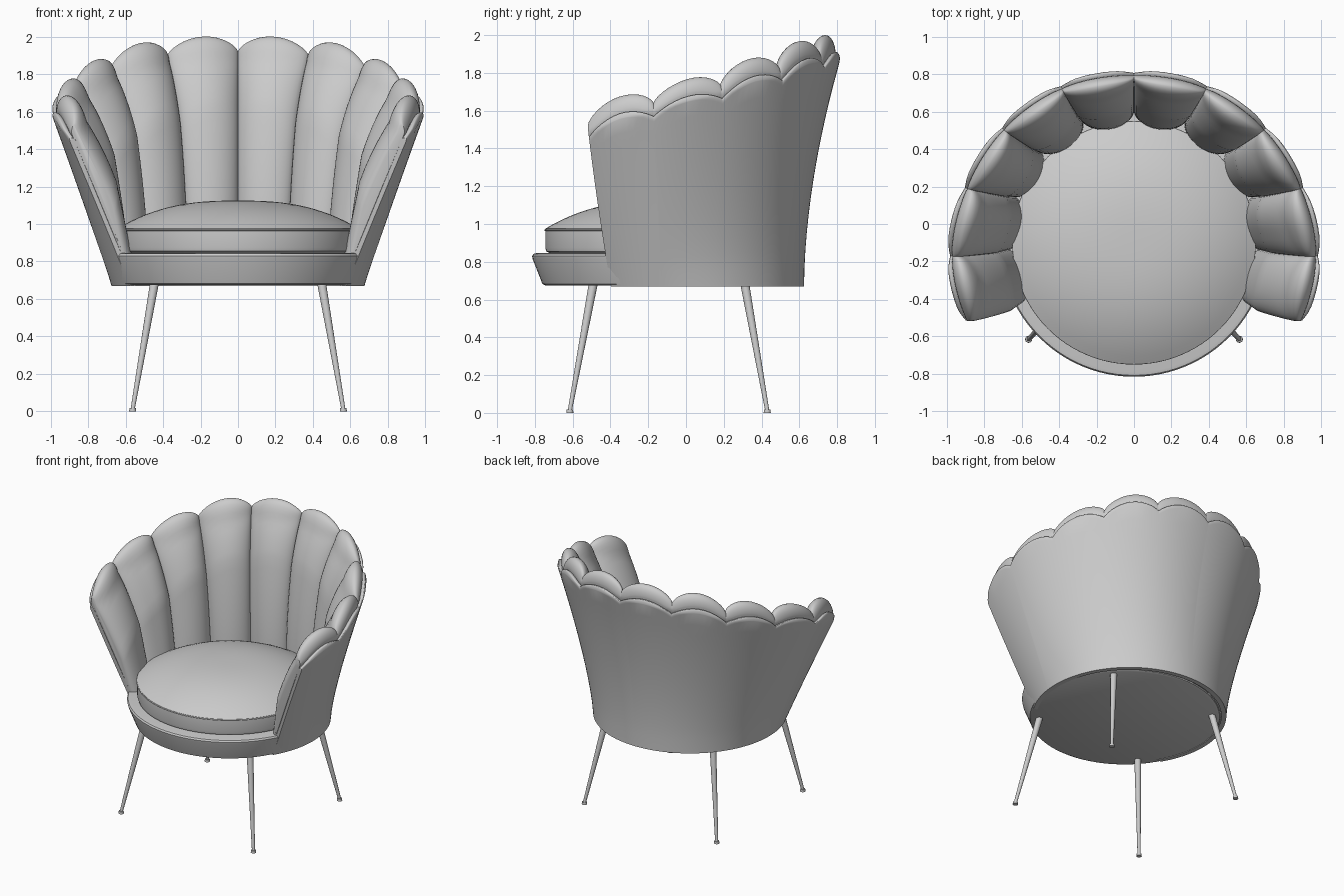
import bpy, bmesh, math
from mathutils import Vector

if "Cube" in bpy.data.objects:
    bpy.data.objects.remove(bpy.data.objects["Cube"])

fabric = bpy.data.materials.new("soft_grey")
fabric.use_nodes = True
GREY = (0.6, 0.6, 0.6, 1)
fabric.diffuse_color = GREY
fabric.node_tree.nodes["Principled BSDF"].inputs["Base Color"].default_value = GREY


def finish(obj, angle=40):
    obj.data.materials.clear()
    obj.data.materials.append(fabric)
    bpy.ops.object.select_all(action="DESELECT")
    obj.select_set(True)
    bpy.context.view_layer.objects.active = obj
    bpy.ops.object.shade_smooth_by_angle(angle=math.radians(angle))
    return obj


def sweep(name, rings, wrap):
    """Skin closed cross-sections; wrap joins last to first, otherwise cap the ends."""
    bm = bmesh.new()
    vs = [[bm.verts.new(p) for p in ring] for ring in rings]
    n = len(rings[0])
    pairs = list(zip(vs, vs[1:])) + ([(vs[-1], vs[0])] if wrap else [])
    for a, b in pairs:
        for i in range(n):
            j = (i + 1) % n
            bm.faces.new((a[i], a[j], b[j], b[i]))
    if not wrap:
        bm.faces.new(vs[0])
        bm.faces.new(vs[-1])
    bmesh.ops.remove_doubles(bm, verts=bm.verts, dist=0.0001)
    bmesh.ops.recalc_face_normals(bm, faces=bm.faces)
    mesh = bpy.data.meshes.new(name)
    bm.to_mesh(mesh)
    bm.free()
    obj = bpy.data.objects.new(name, mesh)
    bpy.context.collection.objects.link(obj)
    return finish(obj)


def lathe(name, profile, cy, segments=96):
    rings = []
    for k in range(segments):
        a = 2 * math.pi * k / segments
        rings.append([(r * math.cos(a), cy + r * math.sin(a), z) for r, z in profile])
    return sweep(name, rings, True)


def rod(name, low, high, r_low, r_high):
    low, high = Vector(low), Vector(high)
    axis = high - low
    bpy.ops.mesh.primitive_cone_add(vertices=20, radius1=r_low, radius2=r_high,
                                    depth=axis.length, location=(low + high) / 2,
                                    rotation=axis.to_track_quat("Z", "Y").to_euler())
    bpy.context.object.name = name
    finish(bpy.context.object)


# Wrap-around back: one unit of u per channel, five channels each side
Z0 = 0.67
CY = -0.05
LOBES = 5
TOP_RADIUS = [0.87, 0.89, 0.915, 0.95, 1.005, 1.03]
TOP_ANGLE = [0, 26.5, 51.5, 75, 97, 117]
VALLEY = [1.92, 1.90, 1.83, 1.735, 1.64, 1.53]
BUMP = [0.09, 0.1, 0.09, 0.08, 0.09]


def curve(table, u, even=True):
    """Smooth interpolation through a table of evenly spaced values."""
    i = min(int(u), LOBES - 1)
    t = u - i
    p1, p2 = table[i], table[i + 1]
    p0 = table[i - 1] if i else (p2 if even else -p2)
    p3 = table[i + 2] if i + 2 <= LOBES else 2 * p2 - p1
    m1, m2 = (p2 - p0) / 2, (p3 - p1) / 2
    return ((2 * t**3 - 3 * t**2 + 1) * p1 + (t**3 - 2 * t**2 + t) * m1
            + (3 * t**2 - 2 * t**3) * p2 + (t**3 - t**2) * m2)


def wall(u, z, depth):
    """Point on the flared outer wall, moved inward by depth."""
    a = abs(u)
    h = min(max((z - Z0) / (curve(VALLEY, a) - 0.04 - Z0), 0), 1)
    radius = 0.675 + (curve(TOP_RADIUS, a) - 0.675) * h ** max(1.0, 1.8 - 0.2 * a)
    low = 24.2 * a
    phi = math.radians(low + (curve(TOP_ANGLE, a, False) - low) * h)
    inward = min(phi, math.pi / 2)
    x = radius * math.sin(phi) - depth * math.sin(inward)
    y = CY + radius * math.cos(phi) - depth * math.cos(inward)
    return (math.copysign(x, u) if u else 0, y, z)


def section(u, d_out, d_in, z_low, z_top, round_in, round_out, swell=0.0):
    """Closed cross-section that thickens upward and rolls over from inside to outside."""
    def straight(height):
        return [z_low + (z_top - height - z_low) * k / 12 for k in range(12)]

    def inner(z):
        return d_in + swell * (z - 1.08)

    d_shoulder = inner(z_top - round_in)
    crest = d_out + 0.3 * (d_shoulder - d_out)
    pts = [wall(u, z, inner(z)) for z in straight(round_in)]
    for k in range(25):
        a = math.pi * k / 24
        edge, height = (d_shoulder, round_in) if k <= 12 else (d_out, round_out)
        pts.append(wall(u, z_top - height * (1 - math.sin(a)),
                        crest + abs(math.cos(a)) * (edge - crest)))
    return pts + [wall(u, z, d_out) for z in reversed(straight(round_out))]


channel_rings, panel_rings = [], []
STEPS = 16
for n in range(-LOBES * STEPS, LOBES * STEPS + 1):
    # Cosine spacing crowds sections at the creases between channels
    lobe, step = divmod(abs(n), STEPS)
    if lobe == LOBES:
        lobe, step = LOBES - 1, STEPS
    theta = math.pi * step / STEPS
    a = lobe + (1 - math.cos(theta)) / 2
    u = math.copysign(a, n)
    arch = max(math.sin(theta), 0)
    base = VALLEY[lobe] + (VALLEY[lobe + 1] - VALLEY[lobe]) * (a - lobe)
    top = base + BUMP[lobe] * arch ** 1.4
    panel_top = base - 0.07 + (BUMP[lobe] - 0.02) * arch ** 2
    crease = 0.05 + 0.05 * min(a / 4, 1) ** 2 - 0.02 * max(a - 4, 0)
    channel_rings.append(section(u, 0.026, crease + 0.083 * arch ** 1.2, Z0 + 0.02, top,
                                 0.36 + 0.015 * a, 0.08, 0.07 + 0.025 * a))
    panel_rings.append(section(u, 0.0, 0.035, Z0, panel_top, 0.02, 0.03))
sweep("channel_back", channel_rings, False)
sweep("outer_back_panel", panel_rings, False)

# Seat base, cushion and piping
SEAT_Y = -0.1
lathe("seat_base", [(0, 0.675), (0.645, 0.675), (0.66, 0.682), (0.712, 0.815), (0.715, 0.83),
                    (0.708, 0.842), (0.69, 0.846), (0, 0.846)], SEAT_Y)
R = 0.645
crown = [(R * f, 0.975 + 0.15 * (1 - f ** 2.6)) for f in [1 - k / 16 for k in range(17)]]
lathe("seat_cushion", [(0, 0.845), (R - 0.025, 0.845), (R - 0.005, 0.855), (R, 0.875),
                       (R, 0.955)] + crown, SEAT_Y)
bpy.ops.mesh.primitive_torus_add(location=(0, SEAT_Y, 0.968), major_radius=R, minor_radius=0.005,
                                 major_segments=96, minor_segments=8)
bpy.context.object.name = "cushion_piping"
finish(bpy.context.object)

# Splayed legs with small feet
for side, sx in (("left", 1), ("right", -1)):
    for end, foot_y, top_y in (("front", -0.615, -0.49), ("rear", 0.43, 0.31)):
        rod(f"{end}_{side}_leg", (sx * 0.562, foot_y, 0.012), (sx * 0.445, top_y, 0.69),
            0.011, 0.024)
        rod(f"{end}_{side}_foot", (sx * 0.562, foot_y, 0), (sx * 0.562, foot_y, 0.018),
            0.019, 0.017)
